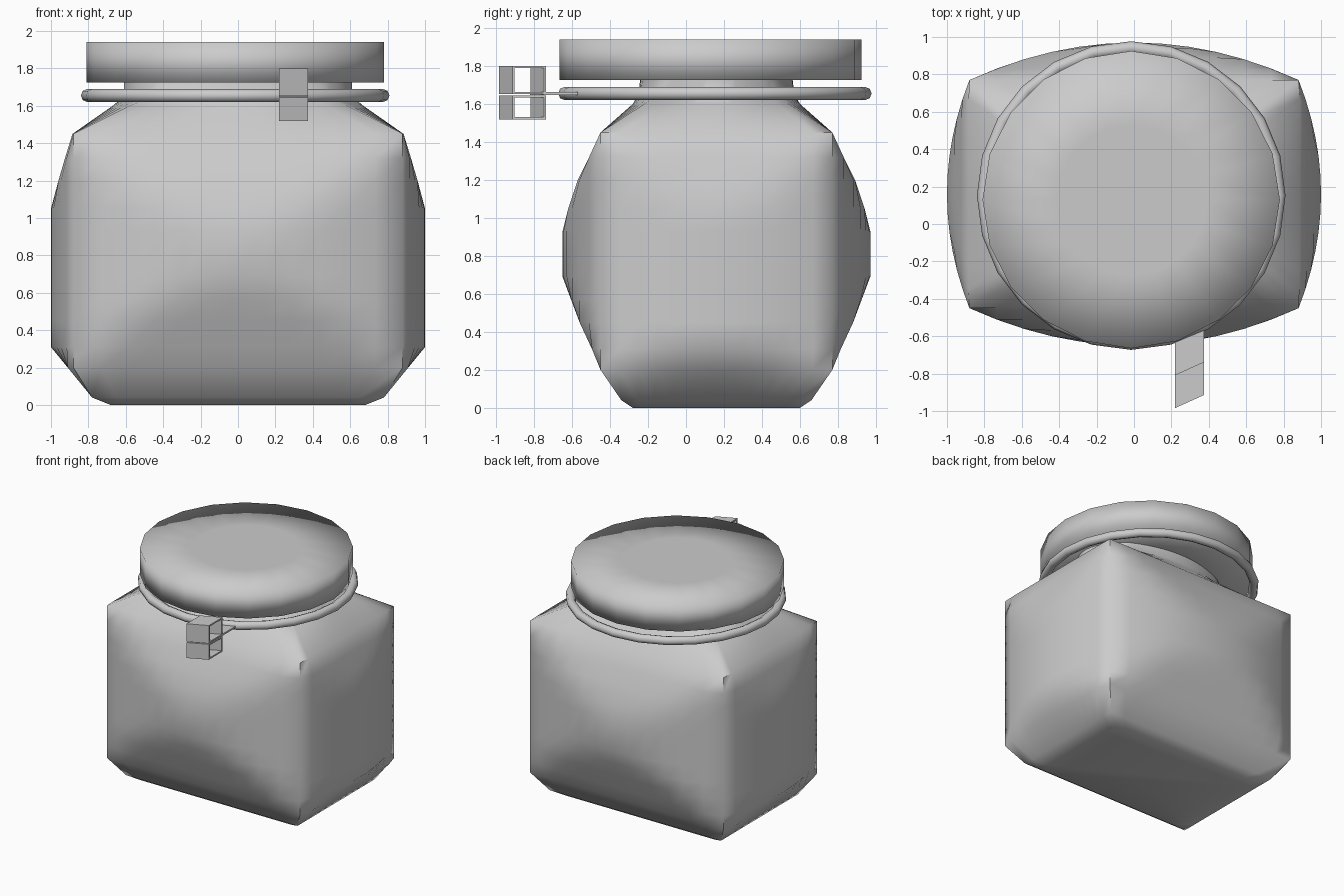
import bpy, bmesh
from math import cos, sin, pi
from mathutils import Matrix

cube = bpy.data.objects.get("Cube")
if cube:
    bpy.data.objects.remove(cube, do_unlink=True)

grey = bpy.data.materials.new("plain_grey")
grey.use_nodes = True
color = (0.6, 0.6, 0.6, 1)
grey.diffuse_color = color
grey.node_tree.nodes["Principled BSDF"].inputs["Base Color"].default_value = color


def finish(name, bm, loc=(0, 0, 0), smooth=True):
    bmesh.ops.recalc_face_normals(bm, faces=bm.faces)
    mesh = bpy.data.meshes.new(name)
    bm.to_mesh(mesh)
    bm.free()
    for p in mesh.polygons:
        p.use_smooth = smooth
    mesh.materials.append(grey)
    ob = bpy.data.objects.new(name, mesh)
    ob.location = loc
    bpy.context.collection.objects.link(ob)
    return ob


def skin(bm, rings, close=False):
    """Bridge equal rings of points with quads; cap the ends unless closed."""
    vs = [[bm.verts.new(p) for p in ring] for ring in rings]
    n = len(vs[0])
    pairs = list(zip(vs, vs[1:])) + ([(vs[-1], vs[0])] if close else [])
    for a, b in pairs:
        for i in range(n):
            j = (i + 1) % n
            bm.faces.new((a[i], a[j], b[j], b[i]))
    if not close:
        bm.faces.new(vs[0])
        bm.faces.new(vs[-1])


def circle(r, z, n=20):
    return [(r * cos(2 * pi * i / n), r * sin(2 * pi * i / n), z) for i in range(n)]


# Jar body: squarish cross-sections whose four sides are pillow shaped
def section(z, cx, cy, mx, my, round_neck=False, n=12):
    top_x, top_y = (mx - cx, my - cy) if round_neck else (0.12, 0.2)
    side_x, side_y = [], []
    for i in range(n):
        u = -1 + 2 * i / n
        arch = 1 - u * u
        side_y.append((u * cx, -cy - min(my - cy, top_y * arch)))
        side_x.append((cx + min(mx - cx, top_x * arch), u * cy))
    half = side_y + side_x
    return [(x, y, z) for x, y in half] + [(-x, -y, z) for x, y in half]


# z, corner x, corner y, middle x, middle y
levels = [
    (0, .68, .44, .68, .44), (.04, .78, .50, .78, .50),
    (.2, .88, .61, .91, .61), (.31, .88, .61, 1.0, .655),
    (.45, .88, .61, 1.0, .72), (.57, .88, .61, 1.0, .765),
    (.69, .88, .61, 1.0, .81), (.93, .88, .61, 1.0, .81),
    (1.05, .88, .61, 1.0, .78), (1.2, .88, .61, .96, .73),
    (1.32, .88, .61, .925, .67), (1.45, .88, .61, .885, .61),
]
rings = [section(*lv) for lv in levels]
rings.append(section(1.6, .58, .38, .67, .44, True))
rings.append(section(1.65, .45, .31, .61, .41, True))
rings.append(section(1.74, .43, .29, .61, .40, True))
bm = bmesh.new()
skin(bm, rings)
body = finish("jar_body", bm, (0, .16, 0))
bpy.context.view_layer.objects.active = body
body.select_set(True)
bpy.ops.object.shade_smooth_by_angle(angle=0.9)

# Lid: flat disc with softly shaded rim
bm = bmesh.new()
skin(bm, [circle(.4, 1.725), circle(.795, 1.725), circle(.795, 1.94), circle(.4, 1.94)])
finish("lid", bm, (-.015, .13, 0))

# Wire ring around the neck
bm = bmesh.new()
wire = []
for k in range(8):
    a = 2 * pi * k / 8
    wire.append(circle(.79 + .035 * cos(a), 1.655 + .035 * sin(a), 24))
skin(bm, wire, close=True)
finish("wire_ring", bm, (-.015, .152, 0))

# Clasp: two thin open loops on a skewed strap
skew = Matrix.Identity(4)
skew[1][0] = .45
X0, X1 = .22, .375


def loop(name, y0, y1, z0, z1, t=.012):
    bm = bmesh.new()

    def frame(x, d):
        return [(x, y0 + d, z0 + d), (x, y1 - d, z0 + d), (x, y1 - d, z1 - d), (x, y0 + d, z1 - d)]
    skin(bm, [frame(X0, 0), frame(X1, 0), frame(X1, t), frame(X0, t)], close=True)
    bmesh.ops.transform(bm, matrix=skew, verts=bm.verts)
    finish(name, bm, smooth=False)


loop("clasp_upper_loop", -1.083, -.905, 1.652, 1.80)
loop("clasp_lower_loop", -1.083, -.905, 1.518, 1.645)

bm = bmesh.new()
bmesh.ops.create_cube(bm, size=1, matrix=Matrix.Translation(((X0 + X1) / 2, -.81, 1.655))
                      @ Matrix.Diagonal((X1 - X0, .22, .014, 1)))
bmesh.ops.transform(bm, matrix=skew, verts=bm.verts)
finish("clasp_strap", bm, smooth=False)
